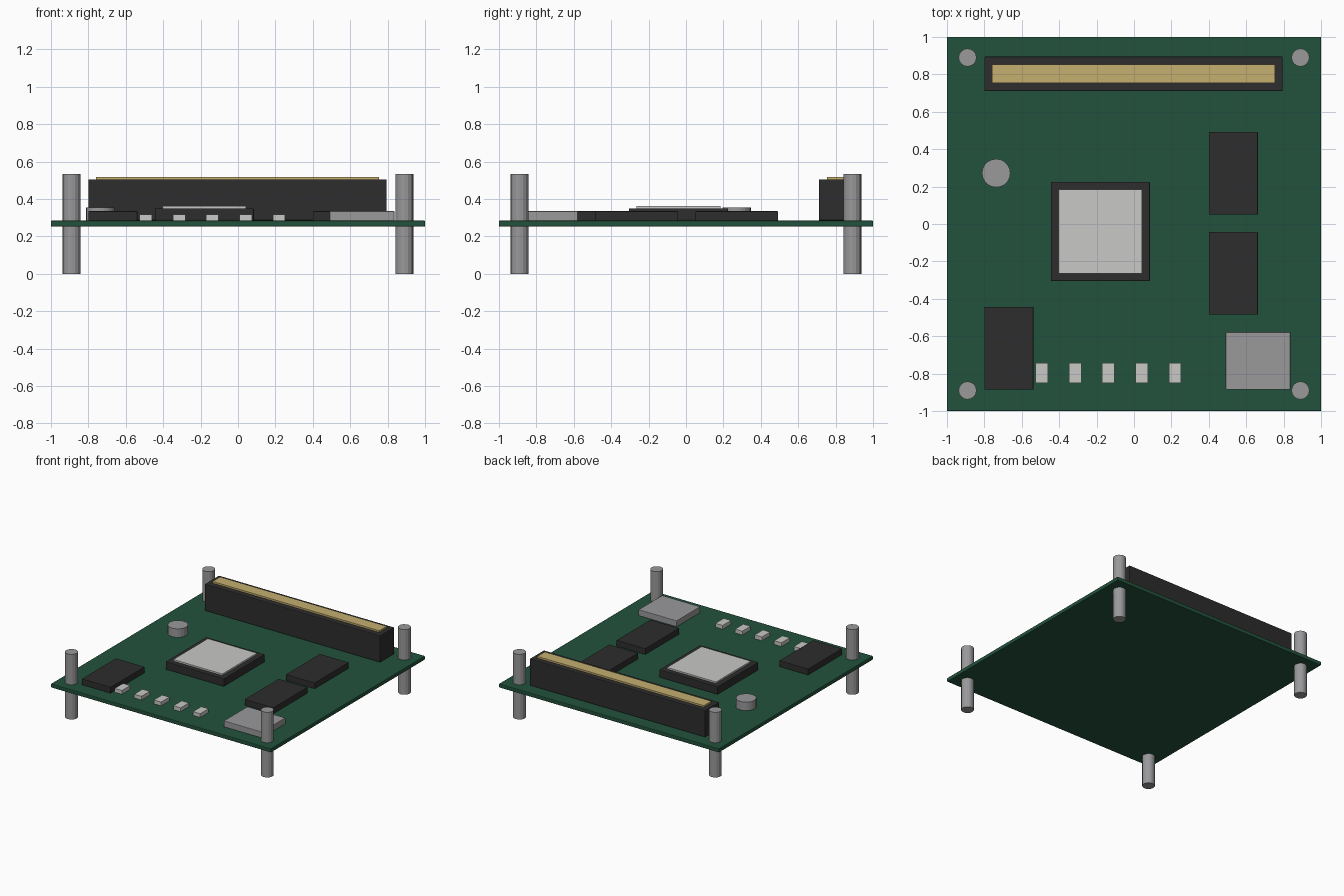
import bpy
import bmesh
from mathutils import Matrix, Vector

cube = bpy.data.objects.get("Cube")
if cube:
    bpy.data.objects.remove(cube, do_unlink=True)


def material(name, r, g, b):
    mat = bpy.data.materials.new(name)
    mat.use_nodes = True
    mat.diffuse_color = (r, g, b, 1)
    mat.node_tree.nodes["Principled BSDF"].inputs["Base Color"].default_value = (r, g, b, 1)
    return mat


GREEN = material("board green", 0.016, 0.085, 0.045)
BLACK = material("chip black", 0.026, 0.026, 0.026)
STEEL = material("steel grey", 0.32, 0.32, 0.33)
PALE = material("pale silver", 0.58, 0.58, 0.57)
GOLD = material("contact gold", 0.56, 0.43, 0.16)


def finish(name, bm, mat, bevel=0):
    mesh = bpy.data.meshes.new(name)
    bm.to_mesh(mesh)
    bm.free()
    mesh.materials.append(mat)
    obj = bpy.data.objects.new(name, mesh)
    bpy.context.collection.objects.link(obj)
    if bevel:
        mod = obj.modifiers.new("soft edges", "BEVEL")
        mod.width = bevel
        mod.segments = 2
    return obj


def box(name, low, high, mat, bevel=0):
    low, high = Vector(low), Vector(high)
    bm = bmesh.new()
    bmesh.ops.create_cube(bm, size=1)
    bmesh.ops.scale(bm, vec=high - low, verts=bm.verts)
    bmesh.ops.translate(bm, vec=(low + high) / 2, verts=bm.verts)
    return finish(name, bm, mat, bevel)


def cylinder(name, x, y, radius, bottom, top, sides, mat):
    bm = bmesh.new()
    bmesh.ops.create_cone(bm, cap_ends=True, segments=sides, radius1=radius, radius2=radius,
                          depth=top - bottom,
                          matrix=Matrix.Translation((x, y, (bottom + top) / 2)))
    return finish(name, bm, mat)


# Circuit board
DECK = 0.285
box("circuit_board", (-1, -1, 0.253), (1, 1, DECK), GREEN, 0.005)

# Corner standoffs passing through the board
for side, x in (("left", 0.89), ("right", -0.89)):
    for end, y in (("front", -0.89), ("back", 0.89)):
        cylinder(f"{end}_{side}_standoff", x, y, 0.048, 0, 0.535, 16, STEEL)

# Tall edge connector with its contact strip
box("connector_body", (-0.8, 0.71, DECK), (0.795, 0.895, 0.505), BLACK, 0.006)
box("connector_contacts", (-0.76, 0.755, 0.48), (0.755, 0.853, 0.519), GOLD)

# Processor and heat spreader
box("processor", (-0.445, -0.305, DECK), (0.085, 0.225, 0.35), BLACK, 0.005)
box("heat_spreader", (-0.403, -0.265, 0.34), (0.043, 0.185, 0.363), PALE)

# Memory chips
for name, x, y in (("back_memory_chip", 0.4, 0.05),
                   ("front_memory_chip", 0.4, -0.485),
                   ("controller_chip", -0.8, -0.885)):
    box(name, (x, y, DECK), (x + 0.262, y + 0.442, 0.335), BLACK, 0.003)

# Metal socket and round capacitor
box("metal_socket", (0.49, -0.885, DECK), (0.836, -0.578, 0.335), STEEL, 0.003)
cylinder("round_capacitor", -0.737, 0.272, 0.076, DECK, 0.355, 20, STEEL)

# Row of small surface components
for i in range(5):
    x = -0.493 + i * 0.178
    box(f"small_component_{i + 1}", (x - 0.033, -0.85, DECK), (x + 0.033, -0.742, 0.316), PALE)
